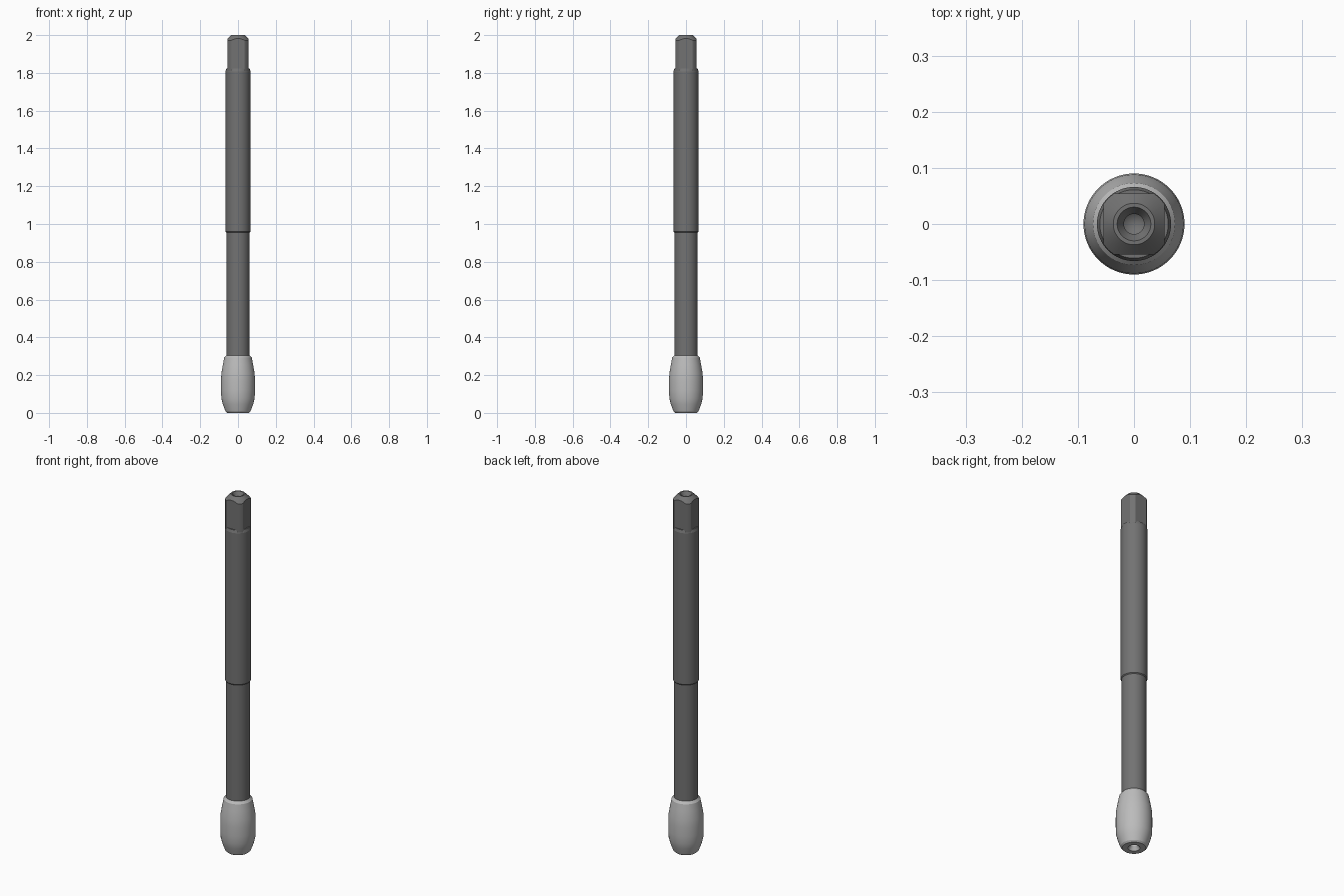
import bpy, bmesh, math

if "Cube" in bpy.data.objects:
    bpy.data.objects.remove(bpy.data.objects["Cube"])

SEG = 64


def material(name, v):
    m = bpy.data.materials.new(name)
    m.diffuse_color = (v, v, v, 1)
    m.use_nodes = True
    m.node_tree.nodes["Principled BSDF"].inputs["Base Color"].default_value = m.diffuse_color
    return m


def lathe(name, profile, mat=None):
    """Revolve (radius, z) points around z; zero radius closes at a pole."""
    bm = bmesh.new()
    rings = []
    for r, z in profile:
        if r == 0:
            rings.append([bm.verts.new((0, 0, z))] * SEG)
        else:
            rings.append([bm.verts.new((r * math.cos(2 * math.pi * i / SEG),
                                        r * math.sin(2 * math.pi * i / SEG), z))
                          for i in range(SEG)])
    for a, b in zip(rings, rings[1:]):
        for i in range(SEG):
            j = (i + 1) % SEG
            bm.faces.new(list(dict.fromkeys((a[i], a[j], b[j], b[i]))))
    bmesh.ops.recalc_face_normals(bm, faces=bm.faces)
    mesh = bpy.data.meshes.new(name)
    bm.to_mesh(mesh)
    bm.free()
    ob = bpy.data.objects.new(name, mesh)
    bpy.context.collection.objects.link(ob)
    if mat:
        mesh.materials.append(mat)
    return ob


def smooth(ob):
    bpy.ops.object.select_all(action='DESELECT')
    ob.select_set(True)
    bpy.context.view_layer.objects.active = ob
    bpy.ops.object.shade_smooth_by_angle(angle=math.radians(12))


dark = material("dark_steel", 0.17)
light = material("light_steel", 0.5)

# Shank: thinner neck below, thicker grip above, chamfered shoulder
shank = lathe("shank", [(0, 0.27), (0.062, 0.27), (0.062, 0.955), (0.066, 0.96),
                        (0.066, 1.808), (0.061, 1.823), (0, 1.823)], dark)

# Drive end: round blank with bevelled tip and centre hole, cut to a square
drive = lathe("square_drive", [(0, 1.81), (0.065, 1.81), (0.065, 1.972), (0.037, 2.0),
                               (0.030, 2.0), (0.018, 1.98), (0.018, 1.96), (0, 1.947)], dark)
bpy.ops.mesh.primitive_cube_add(size=1, location=(0, 0, 1.9))
cutter = bpy.context.object
cutter.name = "square_cutter"
cutter.scale = (0.109, 0.109, 0.4)
cutter.hide_render = True
cutter.hide_set(True)
cut = drive.modifiers.new("square", 'BOOLEAN')
cut.operation = 'INTERSECT'
cut.solver = 'EXACT'
cut.object = cutter

# Apply the cut so the helper can be removed
bpy.context.view_layer.update()
deps = bpy.context.evaluated_depsgraph_get()
cut_mesh = bpy.data.meshes.new_from_object(drive.evaluated_get(deps))
drive.modifiers.clear()
drive.data = cut_mesh
bpy.data.objects.remove(cutter)

# Barrel shaped working head with a centre hole underneath
head = lathe("head", [(0, 0.055), (0.017, 0.04), (0.017, 0.02), (0.030, 0.0),
                      (0.058, 0.0), (0.066, 0.008), (0.080, 0.045), (0.088, 0.077),
                      (0.090, 0.12), (0.090, 0.17), (0.088, 0.21), (0.080, 0.255),
                      (0.073, 0.292), (0.062, 0.305), (0, 0.305)], light)

for ob in (shank, drive, head):
    smooth(ob)
